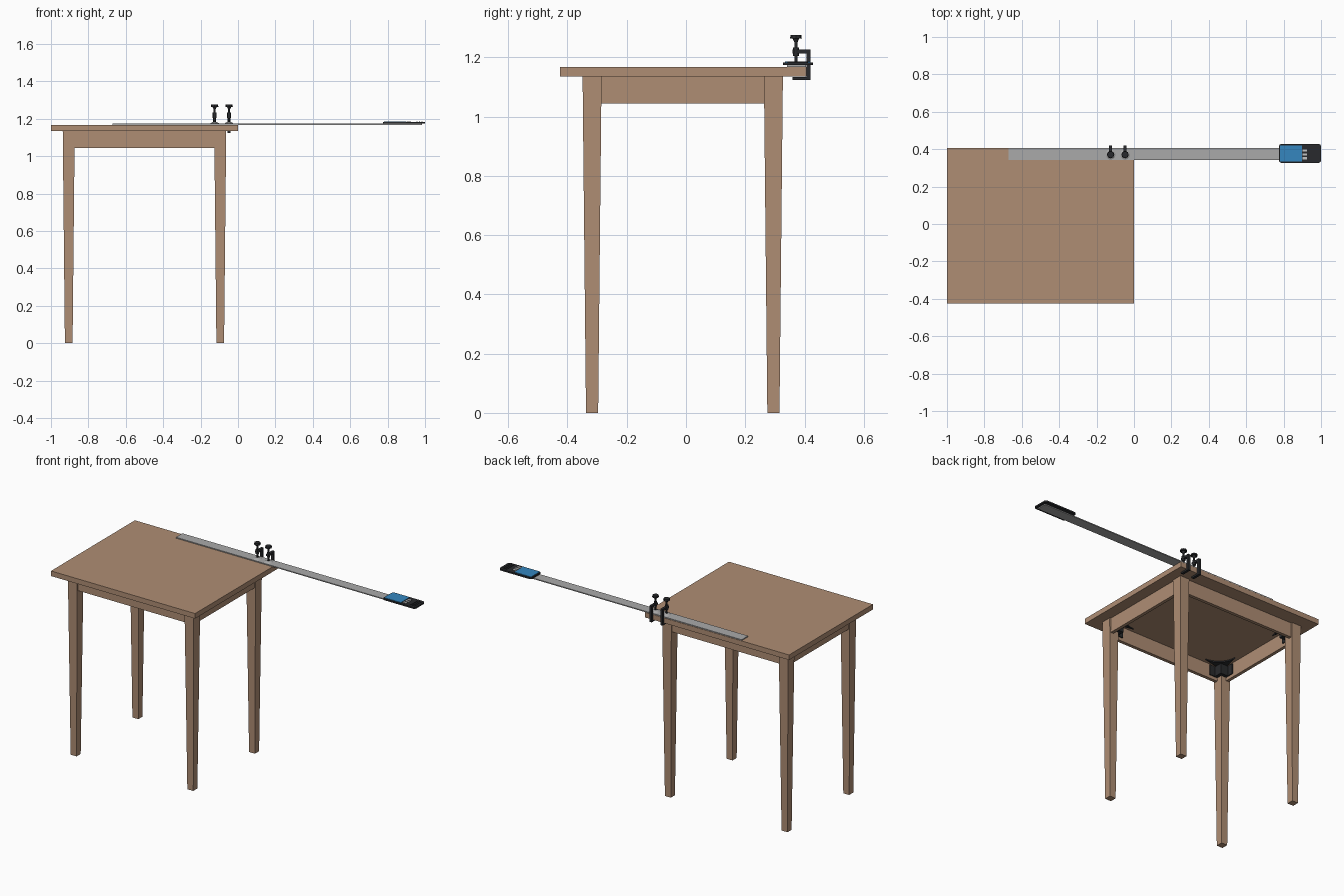
import bpy, bmesh, math
from mathutils import Matrix, Vector

if "Cube" in bpy.data.objects:
    bpy.data.objects.remove(bpy.data.objects["Cube"])


def material(name, rgb):
    m = bpy.data.materials.new(name)
    m.use_nodes = True
    m.diffuse_color = (*rgb, 1)
    m.node_tree.nodes["Principled BSDF"].inputs["Base Color"].default_value = (*rgb, 1)
    return m


WOOD = material("warm wood", (0.43, 0.27, 0.175))
STEEL = material("grey steel", (0.40, 0.40, 0.40))
BLACK = material("charcoal black", (0.022, 0.023, 0.026))
BLUE = material("screen blue", (0.035, 0.24, 0.52))
PALE = material("pale grey", (0.55, 0.56, 0.56))


def finish(name, bm, mat, smooth=False):
    bmesh.ops.recalc_face_normals(bm, faces=bm.faces)
    mesh = bpy.data.meshes.new(name)
    bm.to_mesh(mesh)
    bm.free()
    mesh.materials.append(mat)
    ob = bpy.data.objects.new(name, mesh)
    bpy.context.collection.objects.link(ob)
    if smooth:
        bpy.ops.object.select_all(action="DESELECT")
        ob.select_set(True)
        bpy.context.view_layer.objects.active = ob
        bpy.ops.object.shade_smooth_by_angle(angle=math.radians(40))
    return ob


def box(name, x, y, z, mat):
    bm = bmesh.new()
    bmesh.ops.create_cube(bm, size=1)
    for v in bm.verts:
        v.co = [lo + (c + 0.5) * (hi - lo) for c, (lo, hi) in zip(v.co, (x, y, z))]
    return finish(name, bm, mat)


def prism(name, points, offset, mat):
    bm = bmesh.new()
    face = bm.faces.new([bm.verts.new(p) for p in points])
    ext = bmesh.ops.extrude_face_region(bm, geom=[face])
    bmesh.ops.translate(bm, vec=offset, verts=[g for g in ext["geom"] if isinstance(g, bmesh.types.BMVert)])
    return finish(name, bm, mat)


def rod(name, x, y, z0, z1, r0, r1, mat, sides=16):
    bm = bmesh.new()
    bmesh.ops.create_cone(bm, cap_ends=True, segments=sides, radius1=r0, radius2=r1, depth=z1 - z0,
                          matrix=Matrix.Translation((x, y, (z0 + z1) / 2)))
    return finish(name, bm, mat, True)


# Table top
TOP, UNDER, APRON = 1.167, 1.135, 1.045
CX, CY = -0.5, -0.011
LX, LY = 0.405, 0.306
box("table_top", (-1, 0), (-0.426, 0.406), (UNDER, TOP), WOOD)

# Tapered legs with corner braces
for sx, xname in ((-1, "right"), (1, "left")):
    for sy, yname in ((-1, "front"), (1, "back")):
        px, py = CX + sx * LX, CY + sy * LY
        bm = bmesh.new()
        bmesh.ops.create_cube(bm, size=1)
        for v in bm.verts:
            w = 0.064 if v.co.z > 0 else 0.041
            v.co = (px + v.co.x * w, py + v.co.y * w, UNDER if v.co.z > 0 else 0)
        finish(f"{yname}_{xname}_leg", bm, WOOD)

        # Flat triangular brace with a concave inner edge
        ox, oy = px + sx * 0.006, py + sy * 0.006
        reach = 0.15
        arc = []
        for i in range(9):
            a = math.pi / 2 * i / 8
            arc.append((ox - sx * reach * (1 - 0.78 * math.sin(a)),
                        oy - sy * reach * (1 - 0.78 * math.cos(a)), UNDER - 0.008))
        prism(f"{yname}_{xname}_brace_plate", [(ox, oy, UNDER - 0.008)] + arc, (0, 0, 0.007), BLACK)

        # Upright part of the brace, diagonal behind the leg
        a, b, t = 0.095, 0.03, 0.008
        outline = [(a, 0), (a, t), (b + 0.028, t), (b + 0.028, b + 0.028),
                   (t, b + 0.028), (t, a), (0, a), (0, 0)]
        prism(f"{yname}_{xname}_brace_web",
              [(ox - sx * u, oy - sy * v, UNDER - 0.07) for u, v in outline], (0, 0, 0.064), BLACK)

# Aprons between the legs
for s, name in ((-1, "front"), (1, "back")):
    y = CY + s * (LY + 0.014)
    box(f"{name}_apron", (CX - LX, CX + LX), (y - 0.010, y + 0.010), (APRON, UNDER), WOOD)
for s, name in ((-1, "right"), (1, "left")):
    x = CX + s * (LX + 0.014)
    box(f"{name}_apron", (x - 0.010, x + 0.010), (CY - LY, CY + LY), (APRON, UNDER), WOOD)

# Steel strip lying along the back edge
box("steel_strip", (-0.67, 0.985), (0.341, 0.405), (TOP + 0.001, 1.174), STEEL)

# Two screw clamps
for n, x in enumerate((-0.125, -0.048), 1):
    frame = [(0.36, 1.124), (0.421, 1.124), (0.421, 1.226), (0.36, 1.226),
             (0.36, 1.213), (0.407, 1.213), (0.407, 1.134), (0.36, 1.134)]
    prism(f"clamp_{n}_frame", [(x - 0.008, y, z) for y, z in frame], (0.016, 0, 0), BLACK)
    rod(f"clamp_{n}_screw", x, 0.371, 1.178, 1.268, 0.005, 0.005, BLACK)
    rod(f"clamp_{n}_collar", x, 0.371, 1.205, 1.234, 0.010, 0.010, BLACK)
    rod(f"clamp_{n}_pad", x, 0.371, 1.174, 1.182, 0.026, 0.012, STEEL, 20)
    rod(f"clamp_{n}_hub", x, 0.371, 1.252, 1.265, 0.006, 0.012, BLACK)
    rod(f"clamp_{n}_knob", x, 0.371, 1.264, 1.276, 0.020, 0.018, BLACK, 8)

# Flat device at the free end of the strip
body = box("device_body", (0.775, 1.0), (0.327, 0.428), (1.1735, 1.183), BLACK)
bm = bmesh.new()
bm.from_mesh(body.data)
corners = [e for e in bm.edges if abs((e.verts[0].co - e.verts[1].co).z) > 0.005]
bmesh.ops.bevel(bm, geom=corners, offset=0.014, segments=4, profile=0.5, affect="EDGES")
bm.to_mesh(body.data)
bm.free()
box("device_screen", (0.781, 0.897), (0.334, 0.421), (1.183, 1.186), BLUE)
for i, y in enumerate((0.345, 0.366, 0.387), 1):
    box(f"device_button_{i}", (0.902, 0.926), (y, y + 0.012), (1.183, 1.1855), PALE)
for i in range(3):
    x = 0.955 + i * 0.013
    box(f"device_grip_{i + 1}", (x, x + 0.006), (0.343, 0.412), (1.183, 1.186), BLACK)
